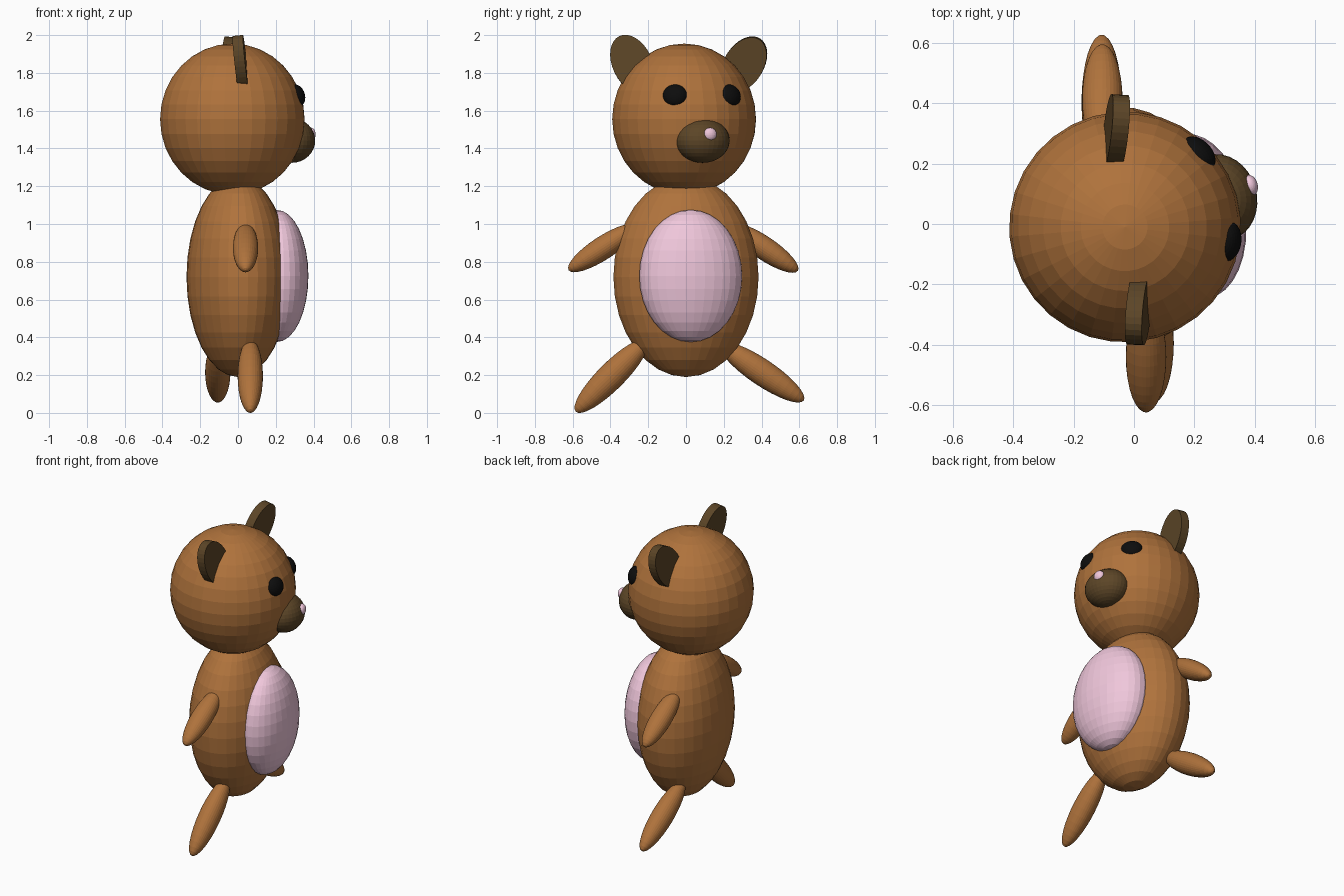
import bpy
from math import radians, sin, cos
from mathutils import Vector, Matrix, Euler

if "Cube" in bpy.data.objects:
    bpy.data.objects.remove(bpy.data.objects["Cube"])


def material(name, rgb):
    m = bpy.data.materials.new(name)
    m.diffuse_color = (*rgb, 1)
    m.use_nodes = True
    m.node_tree.nodes["Principled BSDF"].inputs["Base Color"].default_value = m.diffuse_color
    return m


BROWN = material("brown", (0.43, 0.17, 0.045))
DARK = material("dark_brown", (0.107, 0.06, 0.02))
PINK = material("pink", (0.87, 0.57, 0.71))
BLACK = material("black", (0.004, 0.004, 0.004))


def finish(name, mat, matrix):
    ob = bpy.context.object
    ob.name = name
    ob.data.transform(matrix)
    ob.data.materials.append(mat)
    return ob


def ellipsoid(name, mat, centre, radii, rot=(0, 0, 0), seg=32, rings=16):
    bpy.ops.mesh.primitive_uv_sphere_add(segments=seg, ring_count=rings, radius=1)
    euler = Euler([radians(a) for a in rot])
    return finish(name, mat, Matrix.LocRotScale(Vector(centre), euler, Vector(radii)))


# Torso and belly patch, turned slightly
ellipsoid("body", BROWN, (0, 0, 0.72), (0.27, 0.388, 0.53), (0, 0, 8))
ellipsoid("belly", PINK, (0.205, 0.025, 0.725), (0.165, 0.275, 0.35), (0, 0, 8))

# Head, muzzle and nose
HEAD = Vector((-0.03, -0.01, 1.555))
ellipsoid("head", BROWN, HEAD, (0.384, 0.382, 0.40), (0, 0, 16))
ellipsoid("muzzle", DARK, (0.285, 0.088, 1.442), (0.122, 0.145, 0.118), (0, 0, 16))
ellipsoid("nose", PINK, (0.385, 0.128, 1.475), (0.025, 0.035, 0.035), (0, 0, 16))

# Eyes, set along the head surface
for name, yaw in (("eye_right", -8), ("eye_left", 45)):
    a = radians(yaw)
    centre = HEAD + Vector((0.345 * cos(a), 0.345 * sin(a), 0.125))
    ellipsoid(name, BLACK, centre, (0.042, 0.066, 0.06), (0, -18, yaw))


# Ears: oval discs leaning outwards, one back and one forward
def ear(name, centre, side, splay, lean):
    bpy.ops.mesh.primitive_cylinder_add(vertices=32, radius=1, depth=1)
    t = radians(splay)
    u = Vector((lean, side * sin(t), cos(t))).normalized()
    n = Vector((1, 0, 0))
    n = (n - u * n.dot(u)).normalized()
    w = n.cross(u)
    m = Matrix((u * 0.16, w * 0.105, n * 0.056)).transposed().to_4x4()
    m.translation = centre
    finish(name, DARK, m)


ear("ear_right", (0.015, -0.284, 1.848), -1, 25, -0.11)
ear("ear_left", (-0.06, 0.306, 1.845), 1, 32, 0.12)


# Limbs: long ellipsoids sloping outwards and down
def limb(name, centre, side, slope, half_length, rx, ry):
    ellipsoid(name, BROWN, centre, (rx, ry, half_length), (side * (90 - slope), 0, 0))


limb("arm_right", (0.04, -0.44, 0.873), -1, 33, 0.216, 0.067, 0.062)
limb("arm_left", (-0.105, 0.413, 0.873), 1, 34, 0.216, 0.067, 0.062)
limb("leg_right", (0.065, -0.395, 0.195), -1, 45, 0.267, 0.067, 0.072)
limb("leg_left", (-0.107, 0.402, 0.215), 1, 34, 0.267, 0.067, 0.07)
